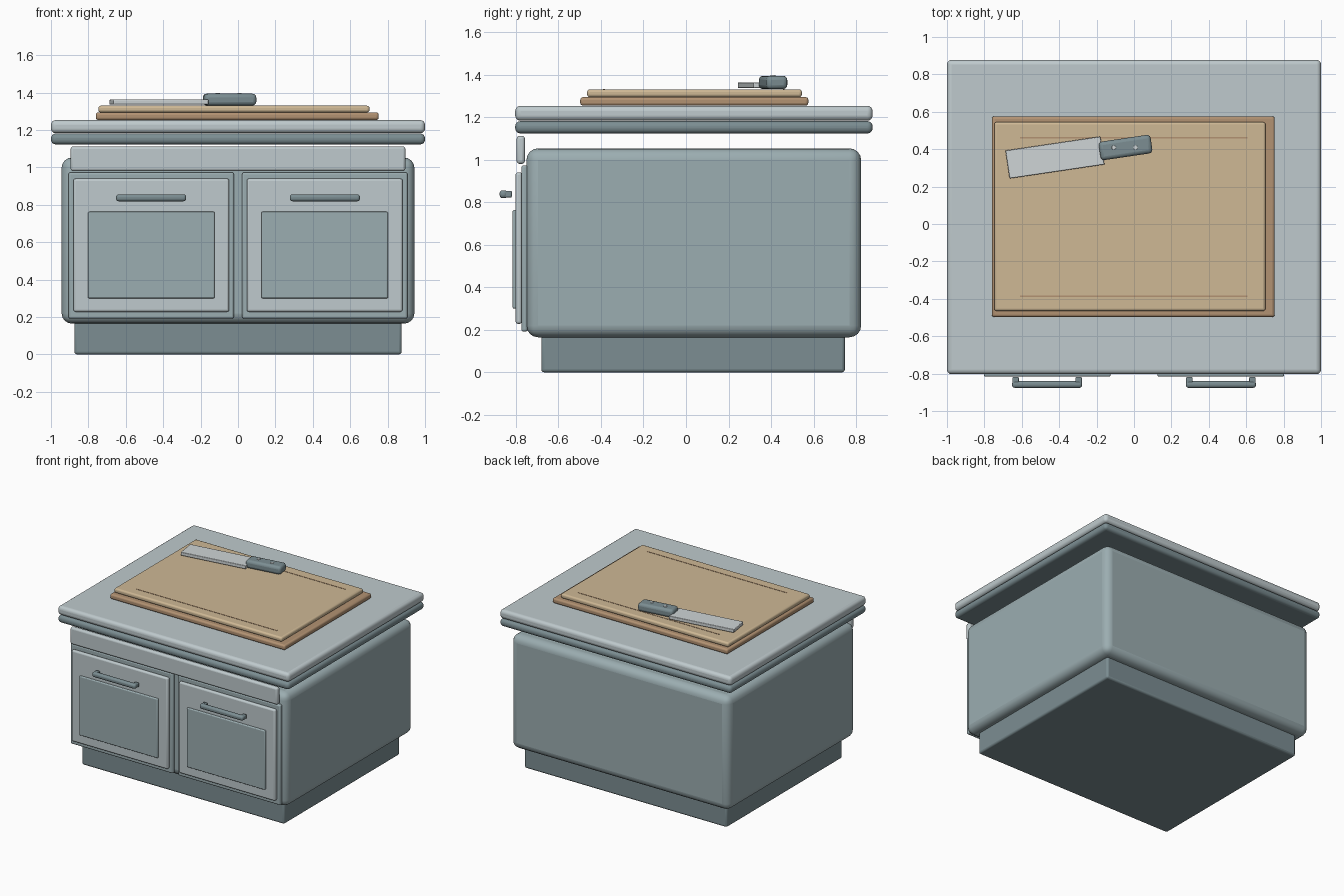
import bpy
import bmesh
from math import radians
from mathutils import Matrix

if "Cube" in bpy.data.objects:
    bpy.data.objects.remove(bpy.data.objects["Cube"])


def material(name, rgb):
    m = bpy.data.materials.new(name)
    m.diffuse_color = (*rgb, 1)
    m.use_nodes = True
    m.node_tree.nodes["Principled BSDF"].inputs["Base Color"].default_value = m.diffuse_color
    return m


BODY = material("blue_grey", (0.33, 0.42, 0.44))
DARK = material("dark_blue_grey", (0.20, 0.27, 0.29))
LIGHT = material("pale_grey", (0.52, 0.59, 0.61))
STEEL = material("steel", (0.62, 0.66, 0.67))
WOOD = material("light_wood", (0.62, 0.48, 0.30))
WOOD_DARK = material("dark_wood", (0.45, 0.29, 0.17))


def finish(ob, mat, bevel, segments):
    ob.data.materials.append(mat)
    if bevel:
        mod = ob.modifiers.new("soft_edges", "BEVEL")
        mod.width, mod.segments = bevel, segments
        mod.limit_method = "ANGLE"
    bpy.ops.object.select_all(action="DESELECT")
    ob.select_set(True)
    bpy.context.view_layer.objects.active = ob
    bpy.ops.object.shade_smooth_by_angle(angle=radians(35))
    return ob


def box(name, x, y, z, mat, bevel=0.01, segments=3, angle=0):
    """Rounded box spanning the given (low, high) ranges, turned about its centre."""
    size = [b - a for a, b in (x, y, z)]
    me = bpy.data.meshes.new(name)
    bm = bmesh.new()
    bmesh.ops.create_cube(bm, size=1, matrix=Matrix.Diagonal((*size, 1)))
    bm.to_mesh(me)
    bm.free()
    ob = bpy.data.objects.new(name, me)
    ob.location = [(a + b) / 2 for a, b in (x, y, z)]
    ob.rotation_euler.z = angle
    bpy.context.collection.objects.link(ob)
    return finish(ob, mat, bevel, segments)


# Cabinet
box("plinth", (-0.875, 0.875), (-0.68, 0.747), (0, 0.22), DARK, 0.015)
box("cabinet_body", (-0.943, 0.943), (-0.75, 0.823), (0.165, 1.053), BODY, 0.055, 4)
box("front_rail", (-0.895, 0.895), (-0.796, -0.757), (0.98, 1.112), LIGHT, 0.014)

# Countertop in two layers
box("counter_underlayer", (-1, 1), (-0.803, 0.877), (1.123, 1.181), DARK, 0.025, 4)
box("counter_top", (-1, 1), (-0.803, 0.877), (1.183, 1.253), LIGHT, 0.025, 4)

# Doors, mirrored left and right
for side, s in (("left", -1), ("right", 1)):
    def span(a, b):
        return tuple(sorted((s * a, s * b)))

    box(side + "_door_frame", span(0.022, 0.906), (-0.774, -0.745), (0.192, 0.973), BODY, 0.01)
    box(side + "_door", span(0.047, 0.88), (-0.801, -0.77), (0.228, 0.94), LIGHT, 0.012)
    box(side + "_door_panel", span(0.125, 0.802), (-0.815, -0.795), (0.30, 0.763), BODY, 0.007)

    # Handle: bar with two short posts
    box(side + "_handle_bar", span(0.277, 0.652), (-0.876, -0.840), (0.819, 0.856), DARK, 0.014)
    for i, cx in enumerate((0.296, 0.633)):
        box(f"{side}_handle_post_{i + 1}", span(cx - 0.017, cx + 0.017),
            (-0.865, -0.818), (0.822, 0.853), DARK, 0.006, 2)

# Stacked cutting boards
box("lower_board", (-0.76, 0.752), (-0.497, 0.575), (1.254, 1.294), WOOD_DARK, 0.013)
box("upper_board", (-0.747, 0.703), (-0.465, 0.545), (1.294, 1.330), WOOD, 0.013)
for i, y in enumerate((-0.385, 0.46)):
    box(f"board_groove_{i + 1}", (-0.61, 0.607), (y - 0.004, y + 0.004),
        (1.325, 1.332), WOOD_DARK, 0)

# Cleaver
tilt = radians(8.4)
box("knife_blade", (-0.679, -0.166), (0.280, 0.431), (1.336, 1.363), STEEL, 0.004, 2, tilt)
box("knife_handle", (-0.185, 0.095), (0.359, 0.459), (1.331, 1.394), DARK, 0.02, 3, tilt)
for i, x in enumerate((-0.108, 0.008)):
    bpy.ops.mesh.primitive_cylinder_add(vertices=16, radius=0.012, depth=0.02,
                                        location=(x, 0.409, 1.388))
    rivet = bpy.context.object
    rivet.name = f"handle_rivet_{i + 1}"
    finish(rivet, STEEL, 0.002, 2)
